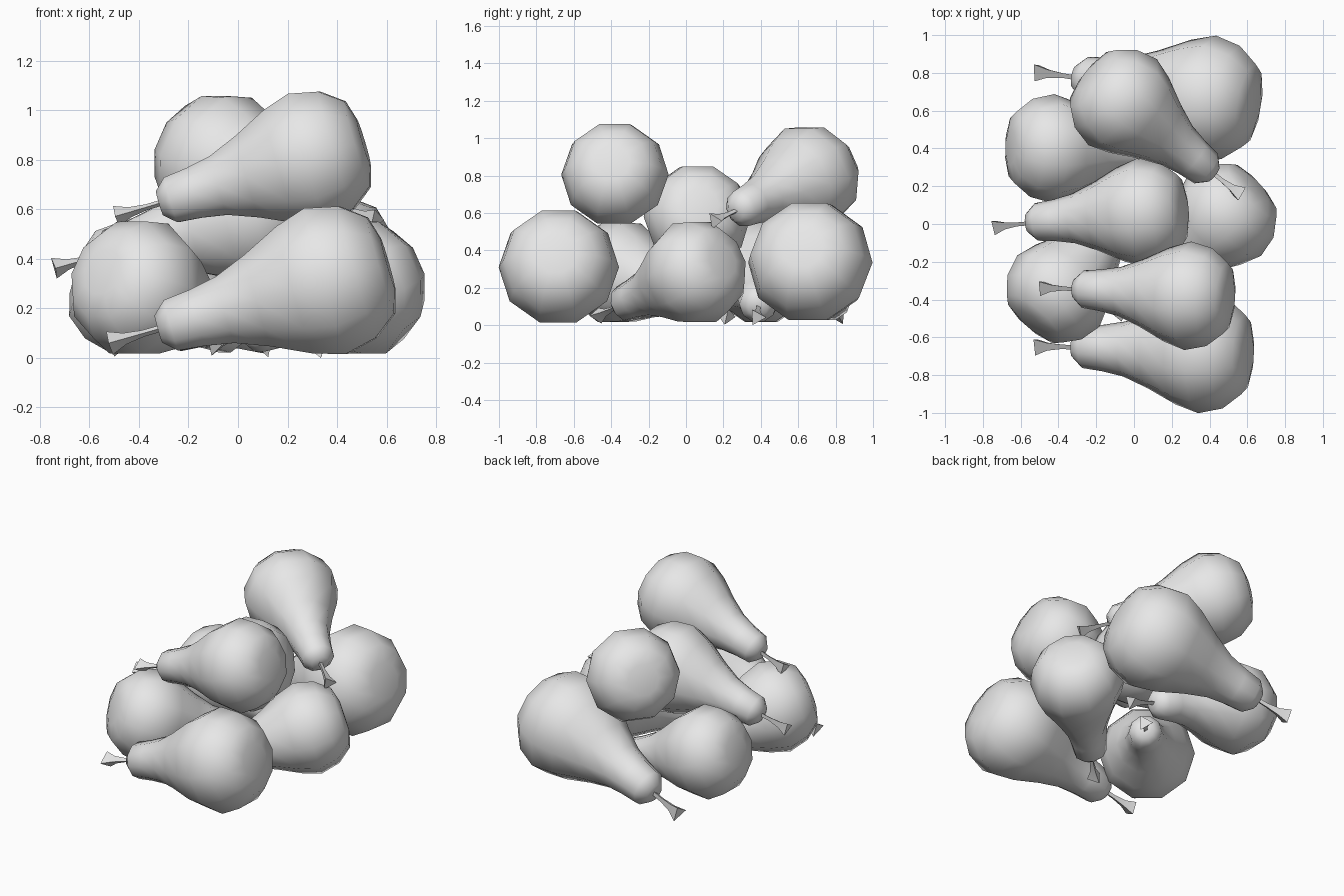
import bpy, bmesh, math
from mathutils import Vector, Matrix

cube = bpy.data.objects.get("Cube")
if cube:
    bpy.data.objects.remove(cube, do_unlink=True)

# One plain grey for fruit and stems
grey = bpy.data.materials.new("plain_grey")
grey.use_nodes = True
colour = (0.8, 0.8, 0.8, 1)
grey.diffuse_color = colour
grey.node_tree.nodes["Principled BSDF"].inputs["Base Color"].default_value = colour

# Profiles as (radius, distance along the axis from the belly centre)
BODY = [(0.11, -0.265), (0.215, -0.235), (0.295, -0.135), (0.327, 0.0), (0.285, 0.13),
        (0.205, 0.29), (0.148, 0.43), (0.125, 0.55), (0.113, 0.66), (0.06, 0.715)]
STEM = [(0.016, 0.68), (0.016, 0.78), (0.028, 0.86), (0.057, 0.925)]


def lathe(name, profile, sides, frame, smooth_angle):
    """Closed solid made of rings around the local z axis."""
    bm = bmesh.new()
    rings = []
    for r, t in profile:
        rings.append([bm.verts.new((r * math.cos(a), r * math.sin(a), t))
                      for a in (math.tau * i / sides for i in range(sides))])
    for low, high in zip(rings, rings[1:]):
        for i in range(sides):
            j = (i + 1) % sides
            bm.faces.new((low[i], low[j], high[j], high[i]))
    bm.faces.new(rings[0][::-1])
    bm.faces.new(rings[-1])
    bm.transform(frame)
    mesh = bpy.data.meshes.new(name)
    bm.to_mesh(mesh)
    bm.free()
    mesh.materials.append(grey)
    obj = bpy.data.objects.new(name, mesh)
    bpy.context.collection.objects.link(obj)
    bpy.ops.object.select_all(action="DESELECT")
    obj.select_set(True)
    bpy.context.view_layer.objects.active = obj
    bpy.ops.object.shade_smooth_by_angle(angle=math.radians(smooth_angle))


def pear(name, centre, tip, size):
    """Pear with its belly at centre and its stem pointing to tip."""
    centre = Vector(centre)
    turn = (Vector(tip) - centre).to_track_quat("Z", "Y").to_matrix().to_4x4()
    frame = Matrix.Translation(centre) @ turn @ Matrix.Scale(size, 4)
    lathe(name + "_pear", BODY, 10, frame, 60)
    lathe(name + "_stem", STEM, 3, frame, 30)


# Bottom layer
pear("front", (0.355, -0.68, 0.31), (-0.52, -0.64, 0.06), 0.985)
pear("back", (0.38, 0.665, 0.335), (-0.50, 0.81, 0.06), 1.03)
pear("left_middle", (0.48, 0.045, 0.28), (-0.10, -0.48, 0.05), 0.88)
pear("right_front", (-0.40, -0.355, 0.28), (0.10, 0.22, 0.05), 0.88)
pear("right_back", (-0.43, 0.40, 0.28), (0.32, 0.38, 0.05), 0.88)

# Upper layer
pear("upper_front", (0.285, -0.38, 0.805), (-0.50, -0.33, 0.57), 0.88)
pear("upper_middle", (0.04, 0.06, 0.58), (-0.75, -0.01, 0.36), 0.88)
pear("upper_back", (-0.06, 0.645, 0.785), (0.55, 0.16, 0.56), 0.89)
